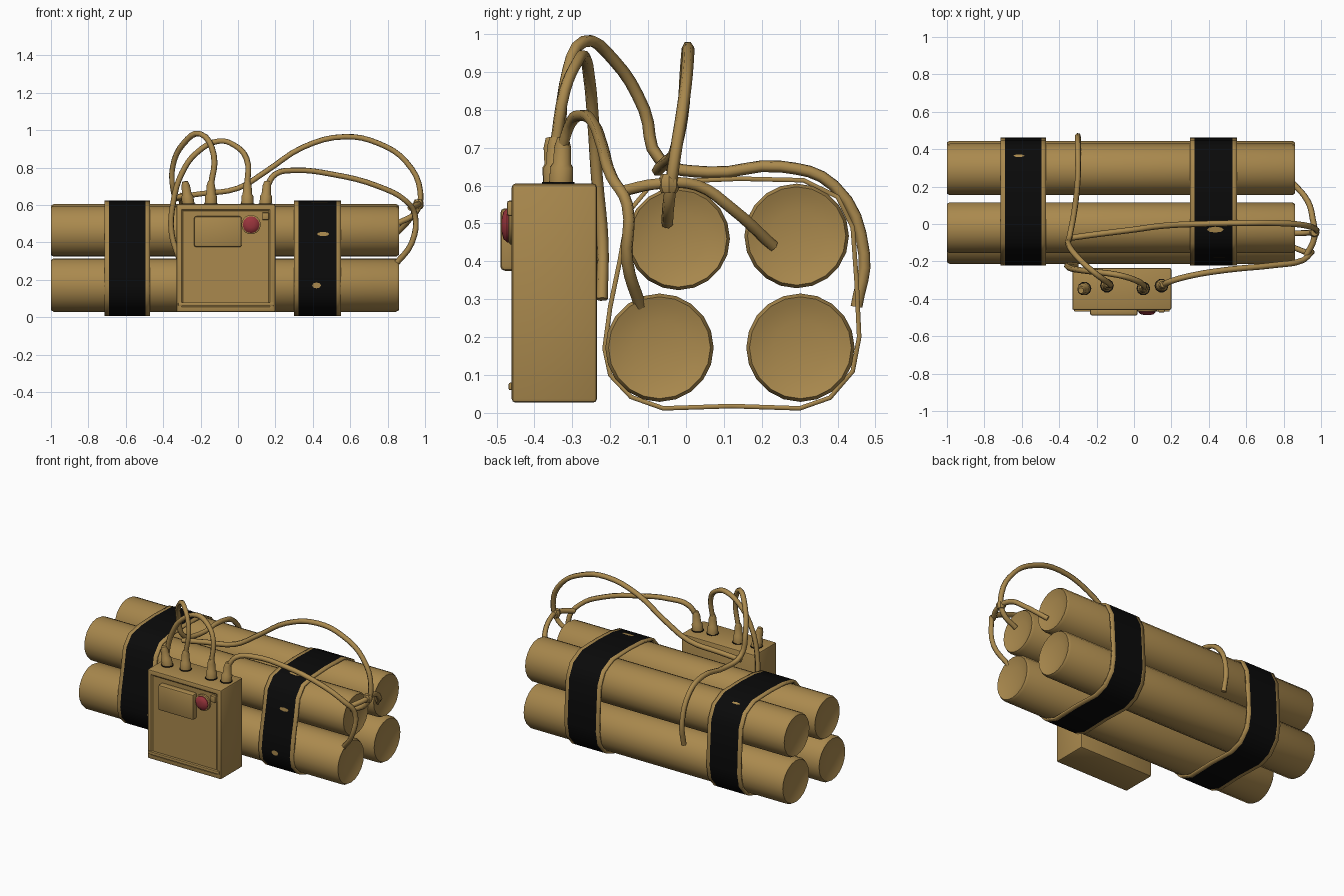
import bpy, bmesh, math
from mathutils import Vector, Matrix

cube = bpy.data.objects.get("Cube")
if cube:
    bpy.data.objects.remove(cube, do_unlink=True)


def material(name, rgb):
    m = bpy.data.materials.new(name)
    m.use_nodes = True
    col = (*rgb, 1)
    m.diffuse_color = col
    bsdf = m.node_tree.nodes["Principled BSDF"]
    bsdf.inputs["Base Color"].default_value = col
    bsdf.inputs["Roughness"].default_value = 0.8
    return m


TAN = material("tan_paper", (0.40, 0.25, 0.075))
BLACK = material("black_tape", (0.003, 0.003, 0.003))
RED = material("red_button", (0.32, 0.035, 0.045))


def finish(name, bm, mats, angle=40):
    bmesh.ops.recalc_face_normals(bm, faces=bm.faces)
    me = bpy.data.meshes.new(name)
    bm.to_mesh(me)
    bm.free()
    for m in mats:
        me.materials.append(m)
    ob = bpy.data.objects.new(name, me)
    bpy.context.collection.objects.link(ob)
    bpy.ops.object.select_all(action="DESELECT")
    ob.select_set(True)
    bpy.context.view_layer.objects.active = ob
    bpy.ops.object.shade_smooth_by_angle(angle=math.radians(angle))
    return ob


def lathe(name, profile, origin, axis, mat, sides=20):
    """Spin (distance along axis, radius) points into a closed solid."""
    bm = bmesh.new()
    turn = Vector((0, 0, 1)).rotation_difference(Vector(axis)).to_matrix()
    rings = []
    for d, r in profile:
        ring = []
        for i in range(sides):
            a = math.tau * i / sides
            p = Vector((r * math.cos(a), r * math.sin(a), d))
            ring.append(bm.verts.new(Vector(origin) + turn @ p))
        rings.append(ring)
    for lo, hi in zip(rings, rings[1:]):
        for i in range(sides):
            j = (i + 1) % sides
            bm.faces.new((lo[i], lo[j], hi[j], hi[i]))
    bm.faces.new(rings[0])
    bm.faces.new(rings[-1])
    return finish(name, bm, [mat])


def block(name, lo, hi, mat, bevel):
    bm = bmesh.new()
    lo, hi = Vector(lo), Vector(hi)
    size = hi - lo
    bmesh.ops.create_cube(bm, size=1, matrix=Matrix.Translation((lo + hi) / 2)
                          @ Matrix.Diagonal((*size, 1)))
    bmesh.ops.bevel(bm, geom=bm.edges[:], offset=bevel, segments=2,
                    profile=0.5, affect="EDGES")
    return bm


# Four paper tubes with slightly dished ends
TUBES = {"lower_front": (-0.07, 0.172, 0.143), "lower_back": (0.302, 0.172, 0.143),
         "upper_front": (-0.02, 0.46, 0.136), "upper_back": (0.292, 0.467, 0.138)}
for name, (y, z, r) in TUBES.items():
    half = [(0.018, r * 0.5), (0.006, r * 0.82), (0, r * 0.94), (0.015, r)]
    prof = half + [(1.86 - d, q) for d, q in reversed(half)]
    lathe(name + "_tube", prof, (-1, y, z), (1, 0, 0), TAN)

# Tape bands: black in the middle, tan along both edges
LOOP = [(-0.215, 0.17), (-0.2, 0.1), (-0.145, 0.042), (-0.06, 0.012), (0.12, 0.018),
        (0.3, 0.012), (0.38, 0.04), (0.44, 0.11), (0.457, 0.2), (0.45, 0.35),
        (0.44, 0.49), (0.4, 0.57), (0.31, 0.614), (0.14, 0.618), (0, 0.612),
        (-0.1, 0.592), (-0.152, 0.53), (-0.175, 0.4), (-0.2, 0.28)]
for name, x0, x1 in (("left_end_band", -0.715, -0.47), ("right_end_band", 0.3, 0.55)):
    bm = bmesh.new()
    cols = [[bm.verts.new((x, y, z)) for y, z in LOOP]
            for x in (x0, x0 + 0.024, x1 - 0.024, x1)]
    for k in range(3):
        for i in range(len(LOOP)):
            j = (i + 1) % len(LOOP)
            f = bm.faces.new((cols[k][i], cols[k][j], cols[k + 1][j], cols[k + 1][i]))
            f.material_index = 1 if k == 1 else 0
    band = finish(name, bm, [TAN, BLACK])
    thick = band.modifiers.new("thickness", "SOLIDIFY")
    thick.thickness = 0.012
    thick.offset = 0


# Worn tan spots on the tape
def spot(name, at, normal, length, width):
    bm = bmesh.new()
    turn = Vector((0, 0, 1)).rotation_difference(Vector(normal)).to_matrix().to_4x4()
    bmesh.ops.create_circle(bm, cap_ends=True, segments=8, radius=1,
                            matrix=Matrix.Translation(at) @ turn
                            @ Matrix.Diagonal((length, width, 1, 1)))
    finish(name, bm, [TAN])


spot("worn_spot_front_upper", (0.455, -0.178, 0.445), (0, -1, 0.14), 0.033, 0.012)
spot("worn_spot_front_lower", (0.42, -0.222, 0.17), (0, -1, 0), 0.024, 0.016)
spot("worn_spot_top", (0.435, -0.03, 0.615), (0, -0.15, 1), 0.045, 0.016)
spot("worn_spot_top_back", (-0.615, 0.365, 0.6), (0, 0.5, 1), 0.03, 0.008)

# Control box with a recessed front face
bm = block("box", (-0.33, -0.46, 0.027), (0.2, -0.235, 0.605), TAN, 0.01)
bm.normal_update()
front = max((f for f in bm.faces if f.normal.y < -0.9), key=lambda f: f.calc_area())
bmesh.ops.inset_region(bm, faces=[front], thickness=0.025, depth=0)
bmesh.ops.inset_region(bm, faces=[front], thickness=0.012, depth=-0.008)
finish("control_box", bm, [TAN])
finish("box_front_panel", block("p", (-0.235, -0.49, 0.375), (0.02, -0.44, 0.54), TAN, 0.012), [TAN])
finish("box_bottom_lip", block("l", (-0.32, -0.468, 0.06), (0.19, -0.445, 0.08), TAN, 0.004), [TAN])
finish("box_small_switch", block("s", (0.13, -0.472, 0.52), (0.165, -0.44, 0.56), TAN, 0.005), [TAN])
lathe("button_collar", [(0, 0.052), (0.012, 0.052), (0.016, 0.046)],
      (0.07, -0.452, 0.495), (0, -1, 0), TAN, 14)
lathe("push_button", [(0, 0.045), (0.02, 0.045), (0.03, 0.036), (0.035, 0.015)],
      (0.07, -0.452, 0.495), (0, -1, 0), RED, 12)

# Cable plugs on top of the box
PLUG = [(0, 0.033), (0.045, 0.032), (0.055, 0.025), (0.1, 0.023), (0.125, 0.015)]
for n, (x, y, lean) in enumerate(((-0.265, -0.345, -0.3), (-0.145, -0.33, 0),
                                  (0.05, -0.345, 0), (0.147, -0.33, 0.15))):
    lathe(f"plug_washer_{n + 1}", [(0, 0.037), (0.006, 0.037)], (x, y, 0.603),
          (0, 0, 1), BLACK, 10)
    lathe(f"plug_{n + 1}", PLUG, (x, y, 0.603), (lean * 0.5, lean * 0.3, 1), TAN, 10)


# Cables
def cable(name, points, radius=0.016):
    cu = bpy.data.curves.new(name, "CURVE")
    cu.dimensions = "3D"
    cu.bevel_depth = radius
    cu.bevel_resolution = 1
    cu.resolution_u = 4
    cu.use_fill_caps = True
    sp = cu.splines.new("BEZIER")
    sp.bezier_points.add(len(points) - 1)
    for bp, p in zip(sp.bezier_points, points):
        bp.co = p
        bp.handle_left_type = bp.handle_right_type = "AUTO"
    cu.materials.append(TAN)
    bpy.context.collection.objects.link(bpy.data.objects.new(name, cu))


cable("cable_over_back", [
    (-0.145, -0.33, 0.7), (-0.13, -0.32, 0.87), (-0.2, -0.27, 0.98), (-0.29, -0.19, 0.93),
    (-0.35, -0.11, 0.8), (-0.345, -0.07, 0.67), (-0.32, 0.06, 0.635), (-0.3, 0.25, 0.65),
    (-0.3, 0.39, 0.6), (-0.3, 0.47, 0.42), (-0.3, 0.45, 0.28)])
cable("cable_long_arch", [
    (-0.345, -0.075, 0.64), (-0.2, -0.055, 0.66), (0, -0.03, 0.69), (0.15, -0.01, 0.78),
    (0.35, 0, 0.91), (0.57, 0.005, 0.965), (0.75, 0.005, 0.93), (0.9, -0.005, 0.83),
    (0.975, -0.03, 0.67), (0.95, -0.045, 0.56), (0.85, -0.05, 0.5)])
cable("cable_behind_box", [
    (0.05, -0.345, 0.7), (0.045, -0.32, 0.85), (-0.02, -0.29, 0.92), (-0.1, -0.27, 0.942),
    (-0.22, -0.255, 0.88), (-0.3, -0.245, 0.77), (-0.345, -0.235, 0.62),
    (-0.355, -0.22, 0.45), (-0.31, -0.222, 0.3)])
cable("cable_to_lower_tube", [
    (0.15, -0.33, 0.69), (0.2, -0.305, 0.765), (0.31, -0.275, 0.785), (0.5, -0.245, 0.765),
    (0.75, -0.22, 0.7), (0.9, -0.195, 0.62), (0.945, -0.155, 0.55), (0.93, -0.155, 0.4),
    (0.84, -0.12, 0.28)])
cable("cable_to_upper_tube", [
    (0.92, -0.17, 0.585), (0.965, -0.07, 0.605), (0.955, 0.03, 0.6), (0.93, 0.12, 0.54),
    (0.84, 0.23, 0.44)])
lathe("cable_knot", [(0, 0.02), (0.015, 0.028), (0.035, 0.028), (0.05, 0.02)],
      (0.965, -0.045, 0.58), (0, 0, 1), TAN, 8)
